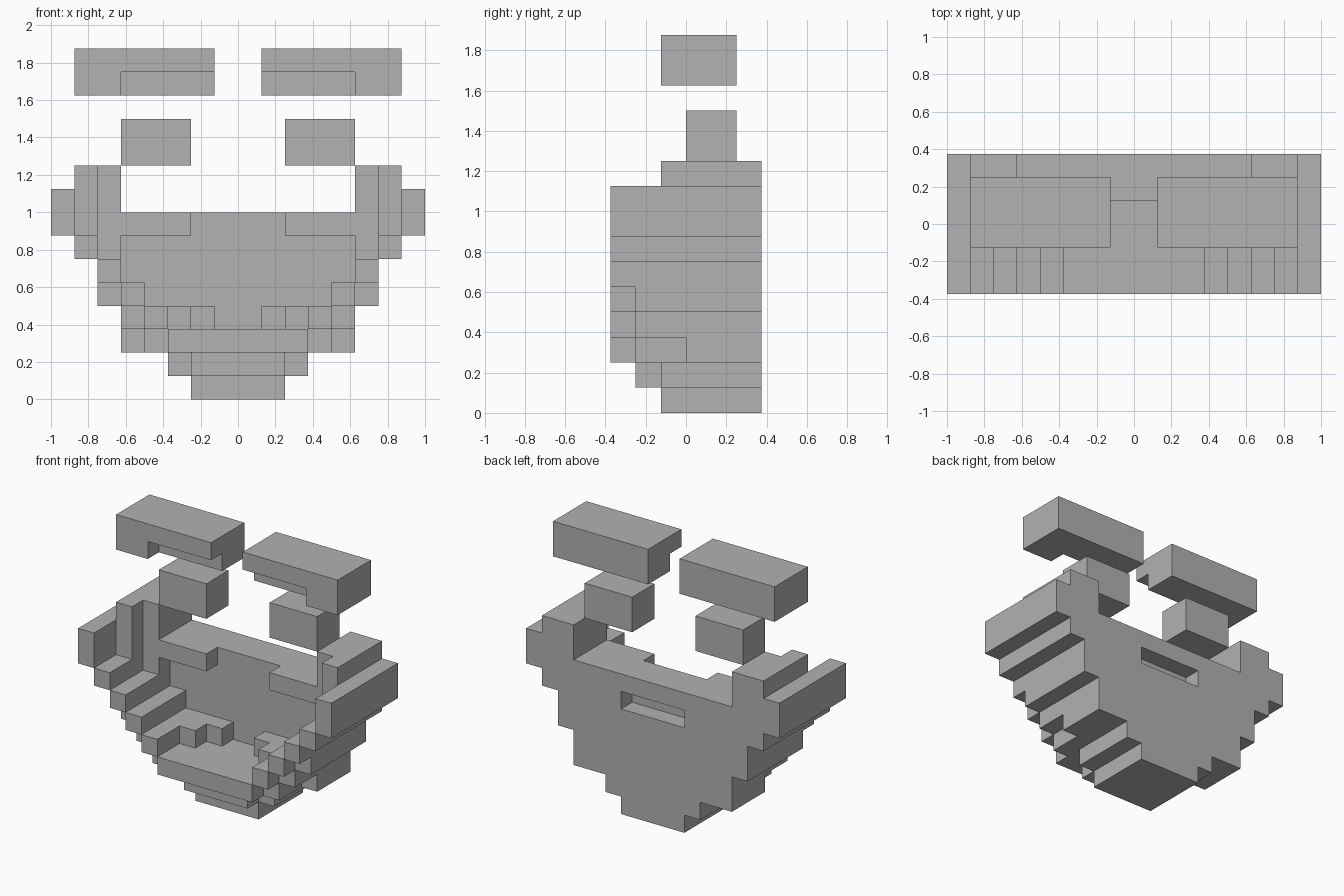
import bpy
import bmesh
from mathutils import Vector

UNIT = 0.125

cube = bpy.data.objects.get("Cube")
if cube:
    bpy.data.objects.remove(cube, do_unlink=True)

grey = bpy.data.materials.new("plain_grey")
grey.use_nodes = True
tone = (0.445, 0.445, 0.445, 1)
grey.diffuse_color = tone
grey.node_tree.nodes["Principled BSDF"].inputs["Base Color"].default_value = tone


def cells(box):
    """All grid cells inside a block given as x, y and z ranges."""
    x0, x1, y0, y1, z0, z1 = box
    return {(x, y, z) for x in range(x0, x1)
            for y in range(y0, y1) for z in range(z0, z1)}


def mirrored(solid):
    return solid | {(-x - 1, y, z) for x, y, z in solid}


def build(name, solid):
    """Skin the outside of a set of cells and merge its flat areas."""
    bm = bmesh.new()
    verts = {}

    def vert(corner):
        key = tuple(int(c) for c in corner)
        if key not in verts:
            verts[key] = bm.verts.new(Vector(key) * UNIT)
        return verts[key]

    for cell in solid:
        for axis in range(3):
            u, v = Vector(), Vector()
            u[(axis + 1) % 3] = 1
            v[(axis + 2) % 3] = 1
            for side in (0, 1):
                step = Vector()
                step[axis] = side * 2 - 1
                near = tuple(int(c) for c in Vector(cell) + step)
                if near in solid:
                    continue
                base = Vector(cell)
                base[axis] += side
                ring = [base, base + u, base + u + v, base + v]
                if not side:
                    ring.reverse()
                bm.faces.new([vert(c) for c in ring])
    bmesh.ops.dissolve_limit(bm, angle_limit=0.01,
                             verts=bm.verts[:], edges=bm.edges[:])
    bmesh.ops.triangulate(bm, faces=[f for f in bm.faces if len(f.verts) > 4])
    mesh = bpy.data.meshes.new(name)
    bm.to_mesh(mesh)
    bm.free()
    mesh.materials.append(grey)
    obj = bpy.data.objects.new(name, mesh)
    bpy.context.collection.objects.link(obj)
    return obj


# Left half of the open mouth, from the chin up to the cheeks
chin = [(0, 2, -1, 3, 0, 1), (0, 2, -2, 3, 1, 2), (2, 3, -1, 3, 1, 2)]
floor = [(0, 3, -3, 3, 2, 3), (3, 4, -2, 3, 2, 3), (4, 5, 0, 3, 2, 3)]
lower_steps = [(3, 4, -3, 3, 3, 4), (4, 5, -2, 3, 3, 4),
               (4, 5, -3, 3, 4, 5), (5, 6, -2, 3, 4, 5)]
cheek = [(5, 6, -3, 3, 5, 6), (5, 6, 0, 3, 6, 10), (6, 7, -3, 3, 6, 7),
         (6, 7, -1, 3, 7, 10), (7, 8, -3, 3, 7, 9)]
back_wall = [(0, 5, 1, 3, 3, 8)]
teeth = [(2, 3, -1, 1, 3, 4), (1, 2, 0, 1, 3, 4), (2, 5, 0, 1, 7, 8)]

mouth = set()
for block in chin + floor + lower_steps + cheek + back_wall + teeth:
    mouth |= cells(block)
# Slot in the back
mouth -= cells((0, 2, 2, 3, 6, 7))
build("mouth", mirrored(mouth))

# Eyes and brows float above the mouth
eye = cells((2, 5, 0, 2, 10, 12))
brow = cells((1, 7, -1, 2, 13, 15)) - cells((1, 5, -1, 0, 13, 14))
for name, part in (("eye", eye), ("brow", brow)):
    build("left_" + name, part)
    build("right_" + name, mirrored(part) - part)
